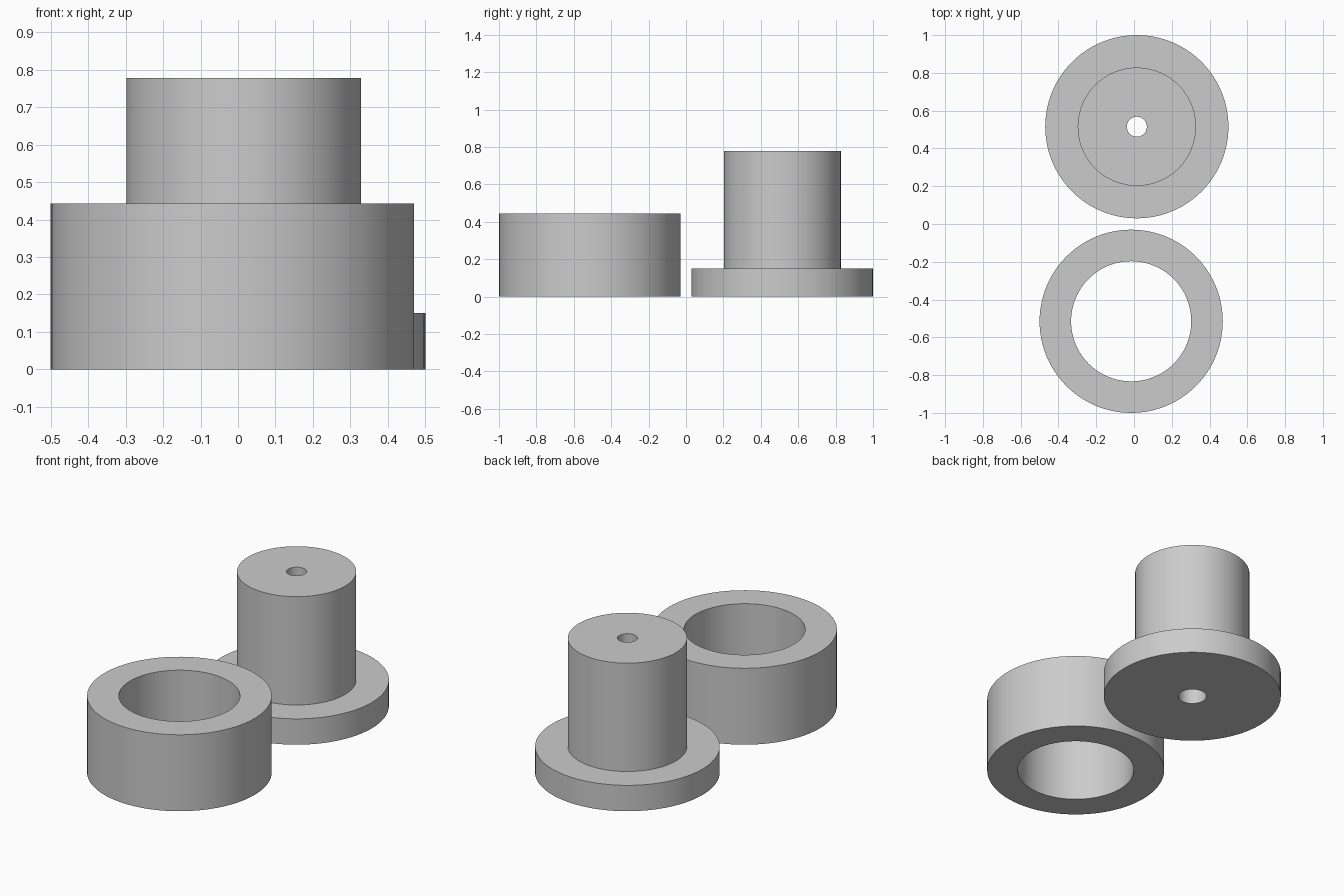
import bpy, bmesh, math

cube = bpy.data.objects.get("Cube")
if cube:
    bpy.data.objects.remove(cube, do_unlink=True)

SEGMENTS = 96

grey = bpy.data.materials.new("plain grey")
grey.use_nodes = True
colour = (0.6, 0.6, 0.6, 1)
grey.diffuse_color = colour
grey.node_tree.nodes["Principled BSDF"].inputs["Base Color"].default_value = colour


def turned_part(name, profile, location):
    """Revolve a closed (radius, height) profile around the vertical axis."""
    bm = bmesh.new()
    rings = []
    for r, z in profile:
        rings.append([bm.verts.new((r * math.cos(a), r * math.sin(a), z))
                      for a in (math.tau * i / SEGMENTS for i in range(SEGMENTS))])
    for lower, upper in zip(rings, rings[1:] + rings[:1]):
        for i in range(SEGMENTS):
            j = (i + 1) % SEGMENTS
            bm.faces.new((lower[i], lower[j], upper[j], upper[i]))
    bmesh.ops.recalc_face_normals(bm, faces=bm.faces)
    mesh = bpy.data.meshes.new(name)
    bm.to_mesh(mesh)
    bm.free()
    mesh.materials.append(grey)
    part = bpy.data.objects.new(name, mesh)
    part.location = location
    bpy.context.collection.objects.link(part)
    bpy.ops.object.select_all(action='DESELECT')
    part.select_set(True)
    bpy.context.view_layer.objects.active = part
    bpy.ops.object.shade_smooth_by_angle(angle=math.radians(30))
    return part


outer, hub, bore, recess = 0.485, 0.313, 0.053, 0.077
flange_top, hub_top, ring_top = 0.15, 0.778, 0.443

# Open ring
turned_part("outer_ring",
            [(outer, 0), (outer, ring_top), (0.318, ring_top), (0.318, 0)],
            (-0.015, -0.515, 0))

# Flanged hub with a through bore, widened at the bottom
turned_part("flanged_hub",
            [(outer, 0), (outer, flange_top), (hub, flange_top), (hub, hub_top),
             (bore, hub_top), (bore, flange_top), (recess, flange_top), (recess, 0)],
            (0.015, 0.515, 0))
